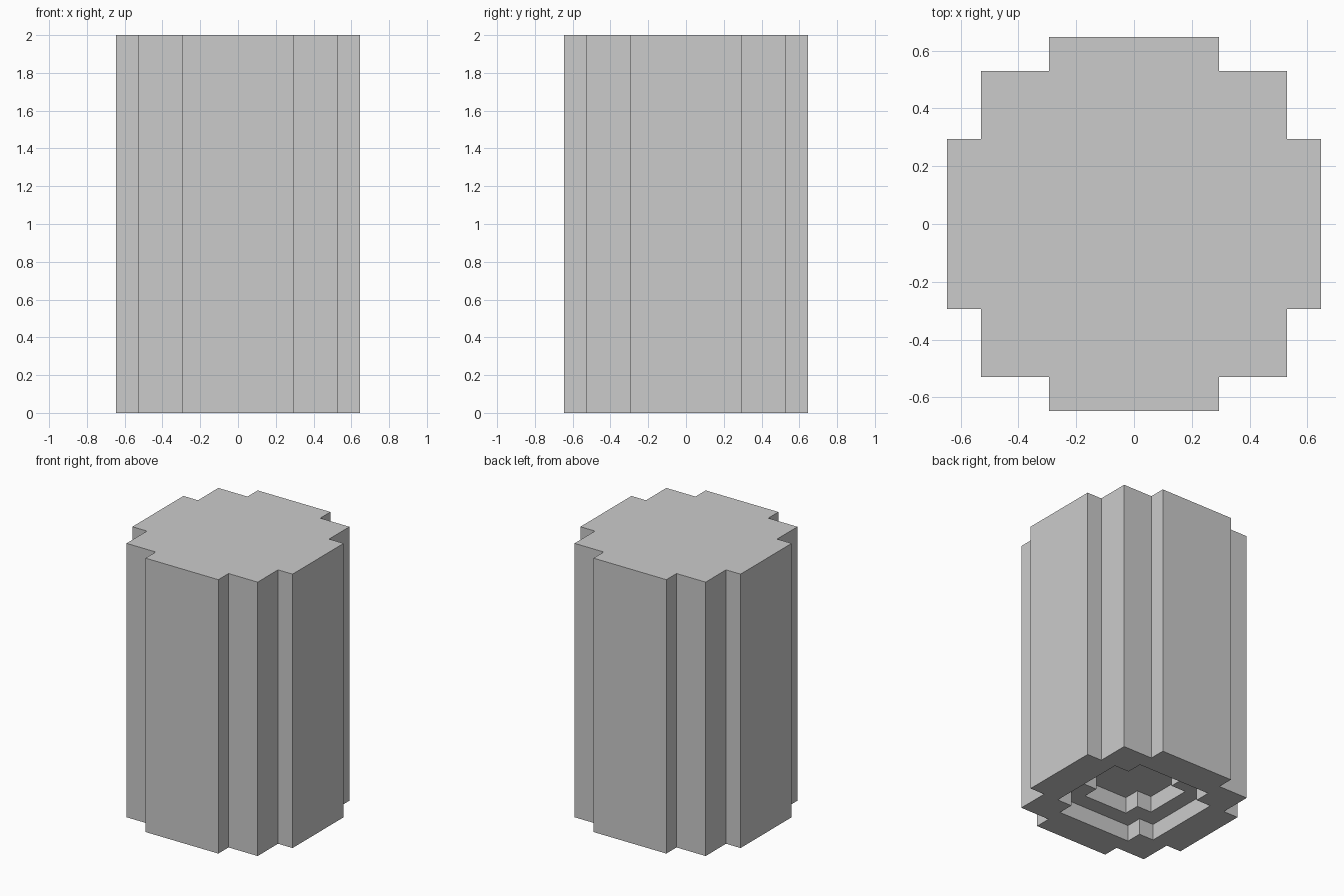
import bpy, bmesh

if "Cube" in bpy.data.objects:
    bpy.data.objects.remove(bpy.data.objects["Cube"])

U = 1 / 17  # one block step


def stepped_prism(name, corner, z0, z1):
    """Extrude a stepped outline; corner holds one quadrant's points, in steps."""
    outline = []
    pts = list(corner)
    for _ in range(4):
        outline += pts
        pts = [(-y, x) for x, y in pts]
    bm = bmesh.new()
    base = bm.faces.new([bm.verts.new((x * U, y * U, z0 * U)) for x, y in outline])
    top = bmesh.ops.extrude_face_region(bm, geom=[base])["geom"]
    bmesh.ops.translate(bm, vec=(0, 0, (z1 - z0) * U),
                        verts=[g for g in top if isinstance(g, bmesh.types.BMVert)])
    bmesh.ops.recalc_face_normals(bm, faces=bm.faces)
    mesh = bpy.data.meshes.new(name)
    bm.to_mesh(mesh)
    bm.free()
    obj = bpy.data.objects.new(name, mesh)
    bpy.context.collection.objects.link(obj)
    return obj


# Solid column with a stepped round outline
column = stepped_prism("column", [(11, 5), (9, 5), (9, 9), (5, 9), (5, 11)], 0, 34)

# Two-tier recess in the underside: wide and shallow, then narrow and deeper
for name, wide, notch, depth in (("outer_recess", 7, 5, 2), ("inner_recess", 5, 3, 4)):
    cutter = stepped_prism(name, [(wide, notch), (notch, notch), (notch, wide)], -1, depth)
    cutter.hide_render = True
    cutter.display_type = 'WIRE'
    mod = column.modifiers.new(name, 'BOOLEAN')
    mod.operation = 'DIFFERENCE'
    mod.solver = 'EXACT'
    mod.object = cutter
